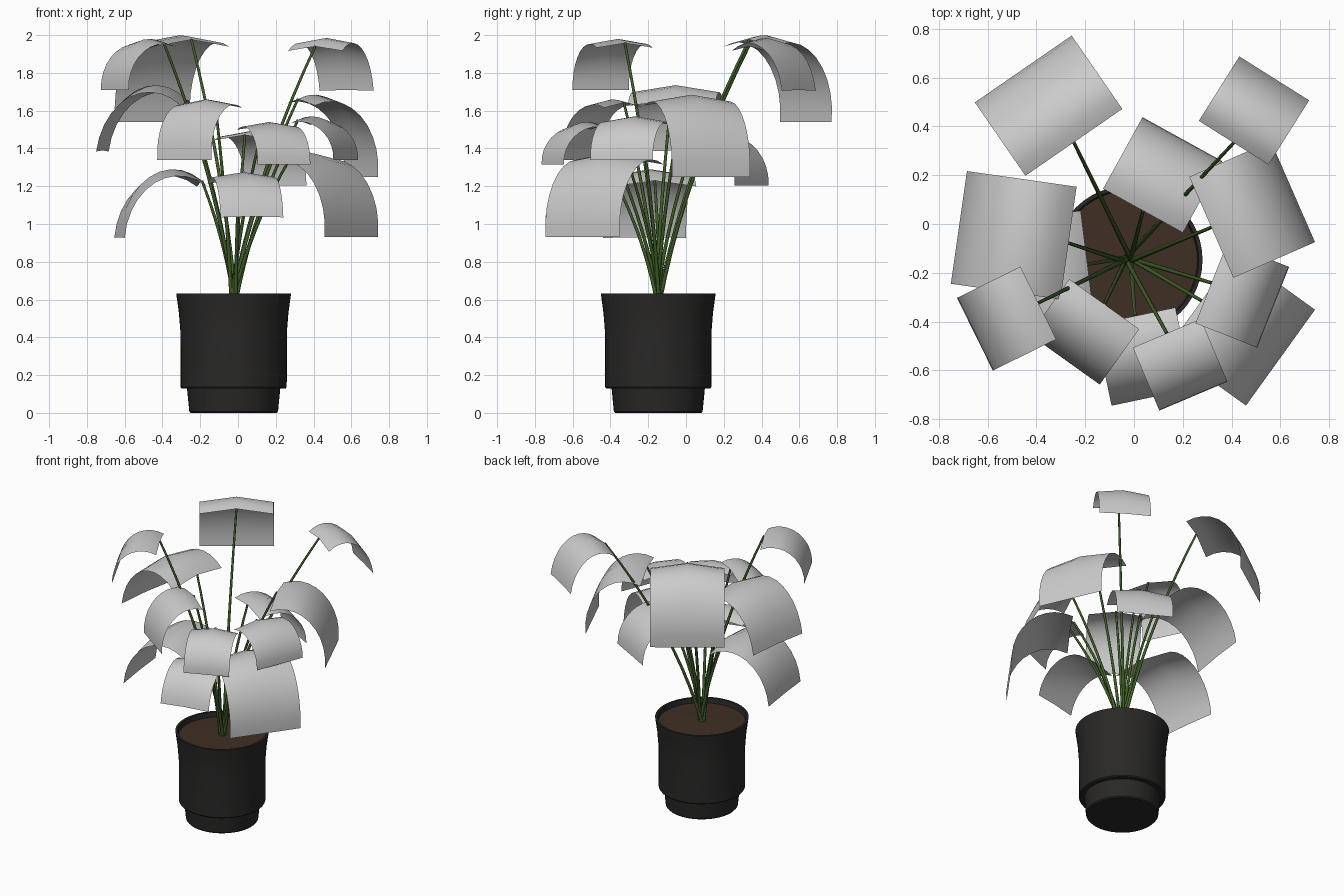
import bpy, bmesh, math
from mathutils import Vector

if "Cube" in bpy.data.objects:
    bpy.data.objects.remove(bpy.data.objects["Cube"])

CX, CY = -0.023, -0.147          # pot axis


def material(name, rgb):
    m = bpy.data.materials.new(name)
    m.diffuse_color = (*rgb, 1)
    m.use_nodes = True
    m.node_tree.nodes["Principled BSDF"].inputs["Base Color"].default_value = m.diffuse_color
    return m


POT = material("dark_pot", (0.022, 0.021, 0.02))
SOIL = material("brown_soil", (0.05, 0.028, 0.017))
STEM = material("green_stem", (0.05, 0.11, 0.02))


def add_mesh(name, verts, faces, mat=None, angle=35):
    me = bpy.data.meshes.new(name)
    me.from_pydata(verts, [], faces)
    bm = bmesh.new()
    bm.from_mesh(me)
    bmesh.ops.remove_doubles(bm, verts=bm.verts, dist=1e-5)
    bmesh.ops.recalc_face_normals(bm, faces=bm.faces)
    bm.to_mesh(me)
    bm.free()
    ob = bpy.data.objects.new(name, me)
    bpy.context.collection.objects.link(ob)
    if mat:
        me.materials.append(mat)
    bpy.ops.object.select_all(action='DESELECT')
    ob.select_set(True)
    bpy.context.view_layer.objects.active = ob
    bpy.ops.object.shade_smooth_by_angle(angle=math.radians(angle))
    return ob


def lathe(name, profile, mat, n=48):
    verts = [(CX + r * math.cos(2 * math.pi * i / n), CY + r * math.sin(2 * math.pi * i / n), z)
             for r, z in profile for i in range(n)]
    faces = [(k * n + i, k * n + (i + 1) % n, (k + 1) * n + (i + 1) % n, (k + 1) * n + i)
             for k in range(len(profile) - 1) for i in range(n)]
    return add_mesh(name, verts, faces, mat)


def leaf(name, tip_a, tip_b, length, peak, tip_z, rise, fall, nu=10):
    """Rectangular sheet bent in an arc; returns stem joint and outward direction."""
    a, b = Vector(tip_a), Vector(tip_b)
    side = b - a
    width = side.length
    out = Vector((side.y, -side.x)).normalized()
    mid = (a + b) / 2
    if out.dot(mid - Vector((CX, CY))) < 0:
        out = -out
    inner = mid - out * length
    a0, b0 = math.radians(rise), math.radians(fall)
    rx = length / (math.sin(a0) + math.sin(min(b0, math.pi / 2)))
    rz = (peak - tip_z) / (1 - math.cos(b0))
    verts = []
    for i in range(nu + 1):
        t = -a0 + (a0 + b0) * i / nu
        r = rx * (math.sin(t) + math.sin(a0))
        z = peak - rz * (1 - math.cos(t))
        for s in (-0.5, 0, 0.5):
            fold = 0.08 * width * abs(s) * 2 * max(0, math.cos(t))   # ridge along the middle
            p = inner + out * r + side * s
            verts.append((p.x, p.y, z - fold))
    faces = [(3 * i + j, 3 * i + j + 1, 3 * i + j + 4, 3 * i + j + 3)
             for i in range(nu) for j in range(2)]
    add_mesh(name, verts, faces, angle=60)
    return Vector(verts[1])


def stem(name, end, k):
    ang = k * 2.4
    start = Vector((CX + 0.012 * math.cos(ang), CY + 0.012 * math.sin(ang), 0.59))
    ctrl = start.lerp(end, 0.28)
    ctrl.z = (start.z + end.z) / 2
    n, sides = 10, 8
    verts, faces = [], []
    for i in range(n + 1):
        t = i / n
        p = start * (1 - t) ** 2 + ctrl * 2 * t * (1 - t) + end * t * t
        d = ((ctrl - start) * (1 - t) + (end - ctrl) * t).normalized()
        u = d.cross(Vector((0.3, 1, 0))).normalized()
        v = d.cross(u)
        rad = 0.011 - 0.004 * t
        for j in range(sides):
            w = 2 * math.pi * j / sides
            verts.append(p + (u * math.cos(w) + v * math.sin(w)) * rad)
    for i in range(n):
        for j in range(sides):
            q = (j + 1) % sides
            faces.append((i * sides + j, i * sides + q, (i + 1) * sides + q, (i + 1) * sides + j))
    faces.append(tuple(range(n * sides, (n + 1) * sides)))
    add_mesh(name, verts, faces, STEM, 60)


# pot with a narrower foot, and soil inside
lathe("pot", [(0, 0), (0.228, 0), (0.235, 0.008), (0.247, 0.13), (0.276, 0.13), (0.281, 0.137),
              (0.282, 0.43), (0.29, 0.53), (0.304, 0.632), (0.288, 0.632), (0.275, 0.55)], POT)
lathe("soil", [(0, 0.602), (0.15, 0.601), (0.283, 0.598)], SOIL)

# leaves: tip corners, reach, peak height, tip height, arc angles before / after the peak
LEAVES = [
    ((-0.256, 0.773), (-0.653, 0.499), 0.366, 2.00, 1.54, 20, 98),
    ((0.432, 0.687), (0.718, 0.507), 0.312, 1.985, 1.71, 30, 80),
    ((-0.685, 0.217), (-0.751, -0.245), 0.454, 1.735, 1.39, 36, 80),
    ((-0.726, -0.303), (-0.579, -0.601), 0.29, 1.98, 1.71, 24, 92),
    ((-0.141, -0.659), (-0.428, -0.454), 0.28, 1.66, 1.34, 20, 95),
    ((-0.092, -0.745), (0.24, -0.675), 0.34, 1.275, 1.04, 30, 80),
    ((0.743, -0.352), (0.46, -0.745), 0.40, 1.38, 0.93, 22, 97),
    ((0.743, -0.074), (0.562, 0.34), 0.366, 1.685, 1.25, 20, 97),
    ((0.636, -0.176), (0.505, -0.507), 0.272, 1.57, 1.34, 24, 92),
    ((0.104, -0.765), (0.383, -0.647), 0.28, 1.54, 1.315, 24, 92),
    ((0.035, 0.438), (0.362, 0.258), 0.335, 1.495, 1.205, 24, 92),
    ((-0.655, 0.0), (-0.60, -0.44), 0.44, 1.29, 0.93, 32, 84),
]
for k, spec in enumerate(LEAVES):
    joint = leaf(f"leaf_{k + 1}", *spec)
    stem(f"stem_{k + 1}", joint, k)
